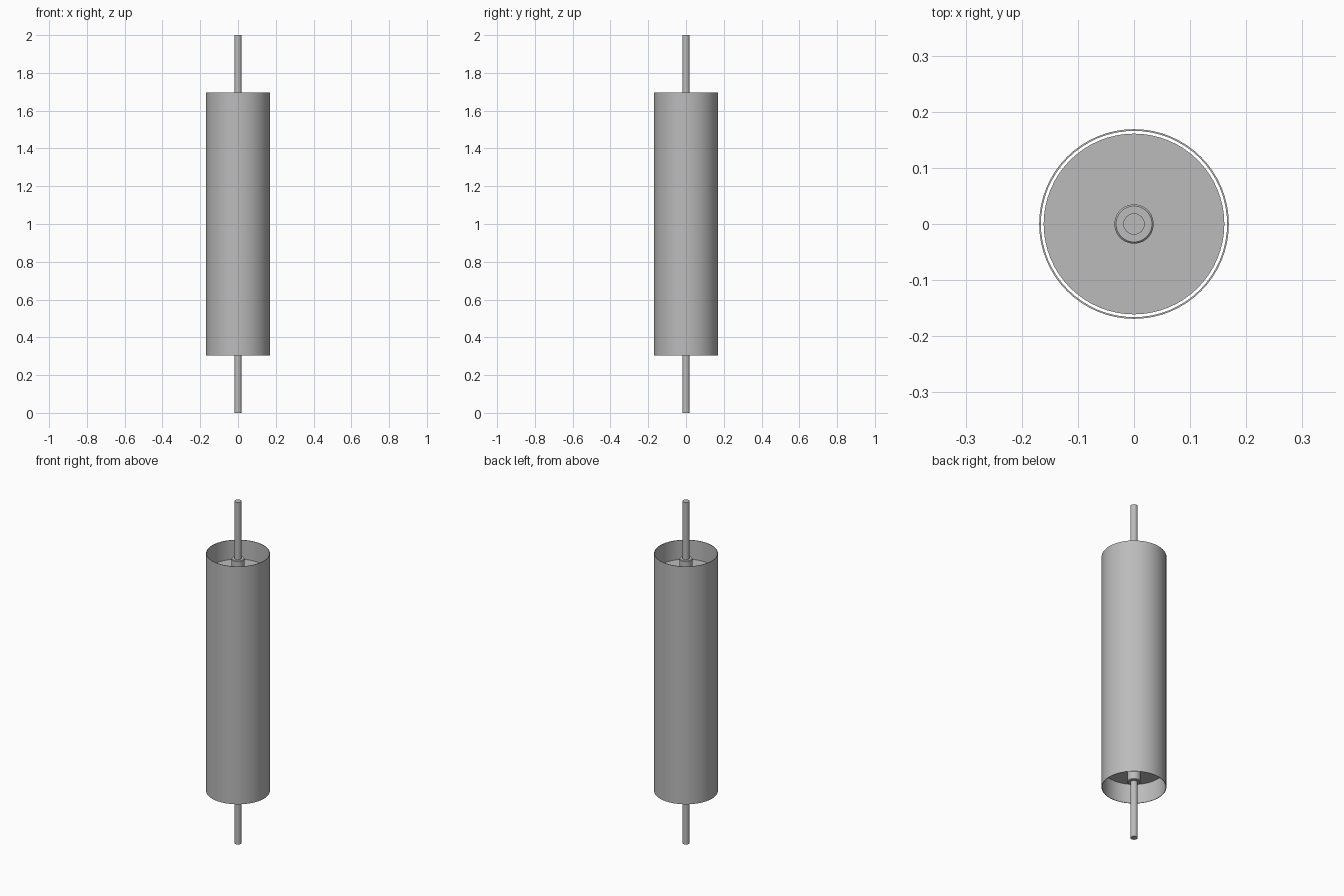
import bpy
import bmesh
import math

if "Cube" in bpy.data.objects:
    bpy.data.objects.remove(bpy.data.objects["Cube"], do_unlink=True)

# Single steel colour
steel = bpy.data.materials.new("grey_steel")
steel.use_nodes = True
colour = (0.5, 0.5, 0.5, 1)
steel.diffuse_color = colour
steel.node_tree.nodes["Principled BSDF"].inputs["Base Color"].default_value = colour


def lathe(name, profile, sides=64):
    """Spin a closed (radius, z) outline around the z axis."""
    bm = bmesh.new()
    verts = [bm.verts.new((r, 0, z)) for r, z in profile]
    edges = [bm.edges.new((a, b)) for a, b in zip(verts, verts[1:] + verts[:1])]
    bmesh.ops.spin(bm, geom=verts + edges, cent=(0, 0, 0), axis=(0, 0, 1),
                   angle=math.tau, steps=sides, use_duplicate=False)
    bmesh.ops.remove_doubles(bm, verts=bm.verts, dist=1e-5)
    bmesh.ops.recalc_face_normals(bm, faces=bm.faces)
    mesh = bpy.data.meshes.new(name)
    bm.to_mesh(mesh)
    bm.free()
    mesh.materials.append(steel)
    obj = bpy.data.objects.new(name, mesh)
    bpy.context.collection.objects.link(obj)
    bpy.ops.object.select_all(action="DESELECT")
    obj.select_set(True)
    bpy.context.view_layer.objects.active = obj
    bpy.ops.object.shade_smooth_by_angle(angle=math.radians(30))
    return obj


def ring(inner, outer, low, high):
    return [(inner, low), (outer, low), (outer, high), (inner, high)]


# Thin outer shell, open at both ends
lathe("roller_shell", ring(0.166, 0.169, 0.305, 1.695))

# Central shaft running the full height
lathe("shaft", ring(0, 0.019, 0, 2), sides=32)

# Recessed end disc and chamfered bearing hub at each end
for end, side in (("lower", -1), ("upper", 1)):
    def z(distance):
        return 1 + side * distance
    lathe(end + "_end_disc", ring(0.018, 0.161, z(0.56), z(0.585)))
    hub = [(0.018, z(0.58)), (0.035, z(0.58)), (0.035, z(0.662)),
           (0.032, z(0.665)), (0.018, z(0.665))]
    lathe(end + "_bearing_hub", hub, sides=48)
